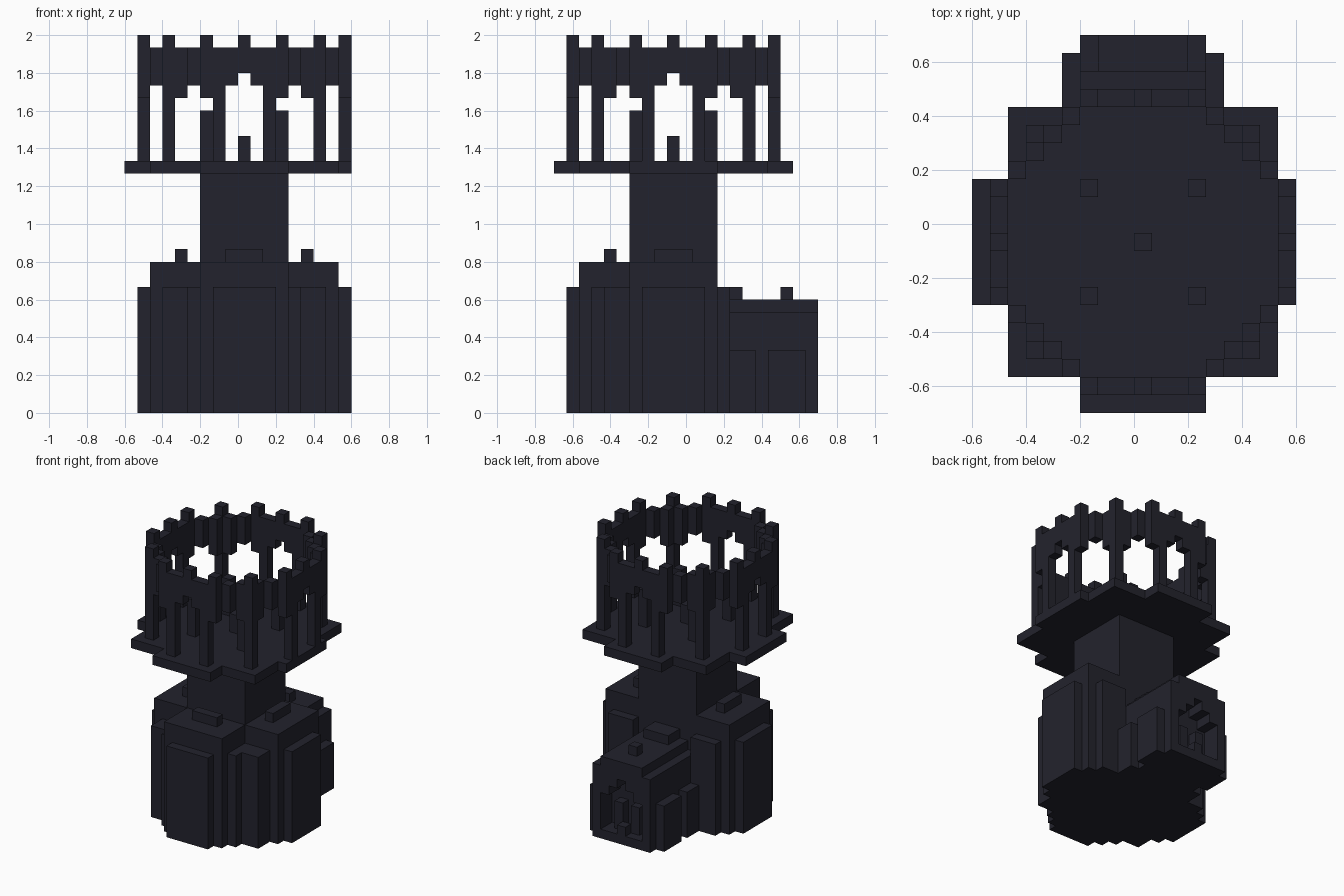
import bpy
import bmesh
from mathutils import Matrix, Vector

if "Cube" in bpy.data.objects:
    bpy.data.objects.remove(bpy.data.objects["Cube"])

UNIT = 1 / 15                      # size of one block
CENTRE = Vector((0.5, -1, 0))      # tower axis, in blocks

stone = bpy.data.materials.new("dark_stone")
stone.use_nodes = True
colour = (0.0165, 0.0165, 0.026, 1)
stone.diffuse_color = colour
bsdf = stone.node_tree.nodes["Principled BSDF"]
bsdf.inputs["Base Color"].default_value = colour
bsdf.inputs["Roughness"].default_value = 0.9


def build(name, boxes):
    """One object from boxes (u0, u1, v0, v1, z0, z1), in blocks about the tower axis."""
    bm = bmesh.new()
    for u0, u1, v0, v1, z0, z1 in boxes:
        mid = (Vector((u0 + u1, v0 + v1, z0 + z1)) / 2 + CENTRE) * UNIT
        size = Vector((abs(u1 - u0), abs(v1 - v0), z1 - z0)) * UNIT
        bmesh.ops.create_cube(bm, size=1, matrix=Matrix.Translation(mid) @ Matrix.Diagonal(size.to_4d()))
    mesh = bpy.data.meshes.new(name)
    bm.to_mesh(mesh)
    bm.free()
    mesh.materials.append(stone)
    ob = bpy.data.objects.new(name, mesh)
    bpy.context.collection.objects.link(ob)
    return ob


def wide(half, v0, v1, z0, z1):
    """A box symmetric about the tower axis in u."""
    return (-half, half, v0, v1, z0, z1)


def turned(box, turns):
    """Quarter turns of a box about the tower axis."""
    u0, u1, v0, v1, z0, z1 = box
    for _ in range(turns):
        u0, u1, v0, v1 = -v1, -v0, u0, u1
    return (u0, u1, v0, v1, z0, z1)


def cell(u, v, z0, z1):
    return (u - 0.5, u + 0.5, v - 0.5, v + 0.5, z0, z1)


# Central shaft
build("tower_shaft", [wide(3.5, -3.5, 3.5, 0, 19)])

# Three wings with a raised panel and a roof ridge
wing = [wide(3.5, -7.5, -3.5, 0, 12),
        wide(2.5, -8.5, -7.5, 0, 10),
        wide(1.5, -5.5, -4.5, 12, 13)]
for name, turns in (("front_wing", 0), ("left_wing", 1), ("right_wing", 3)):
    build(name, [turned(b, turns) for b in wing])

# Stepped fillers in the corners between the wings
corners = []
for s in (-1, 1):
    corners += [(s * 3.5, s * 4.5, -6.5, -3.5, 0, 10),
                (s * 4.5, s * 6.5, -5.5, -3.5, 0, 10),
                (s * 3.5, s * 6.5, 3.5, 4.5, 0, 10)]
build("corner_buttresses", corners)

# Rear porch: body, ridge, side buttresses
build("porch_body", [wide(3.5, 3.5, 9.5, 0, 8), wide(2.5, 3.5, 11.5, 8, 9),
                     wide(1.5, 3.5, 5.5, 9, 10), cell(0, 9, 9, 10)])
pads = []
for s in (-1, 1):
    pads += [(s * 3.5, s * 4.5, v0, v1, 0, 5) for v0, v1 in ((4.5, 6.5), (7.5, 10.5))]
build("porch_buttresses", pads)

# Rear doorway with a stepped arch, a sill step and two bars
door = [wide(3.5, 9.5, 11.5, 0, 1), wide(3.5, 9.5, 11.5, 7, 8), cell(0, 11, 1, 2)]
for s in (-1, 1):
    door += [(s * 2.5, s * 3.5, 9.5, 11.5, 1, 7),
             (s * 1.5, s * 2.5, 9.5, 11.5, 5, 7),
             (s * 0.5, s * 1.5, 9.5, 11.5, 6, 7),
             cell(s, 10, 1, 4)]
build("porch_doorway", door)

# Lookout platform
build("platform", [wide(7.5, -7.5, 7.5, 19, 20), wide(3.5, -9.5, 9.5, 19, 20),
                   (-9.5, 8.5, -3.5, 3.5, 19, 20)])
build("platform_posts", [cell(u, v, 20, 24) for u in (-3, 3) for v in (-3, 3)]
      + [cell(0, 0, 20, 22)])

# Crown: one side of the ring, repeated by quarter turns
side = [cell(0, -8, 27, 30)]
for s in (-1, 1):
    side += [cell(s, -8, 26, 29),
             cell(s * 2, -8, 20, 29),
             cell(s * 3, -8, 25, 30),
             cell(s * 4, -7, 26, 29),
             cell(s * 5, -6, 25, 29)]
side.append(cell(6, -6, 20, 30))
for turns, name in enumerate(("front", "left", "back", "right")):
    build(name + "_crown_wall", [turned(b, turns) for b in side])
